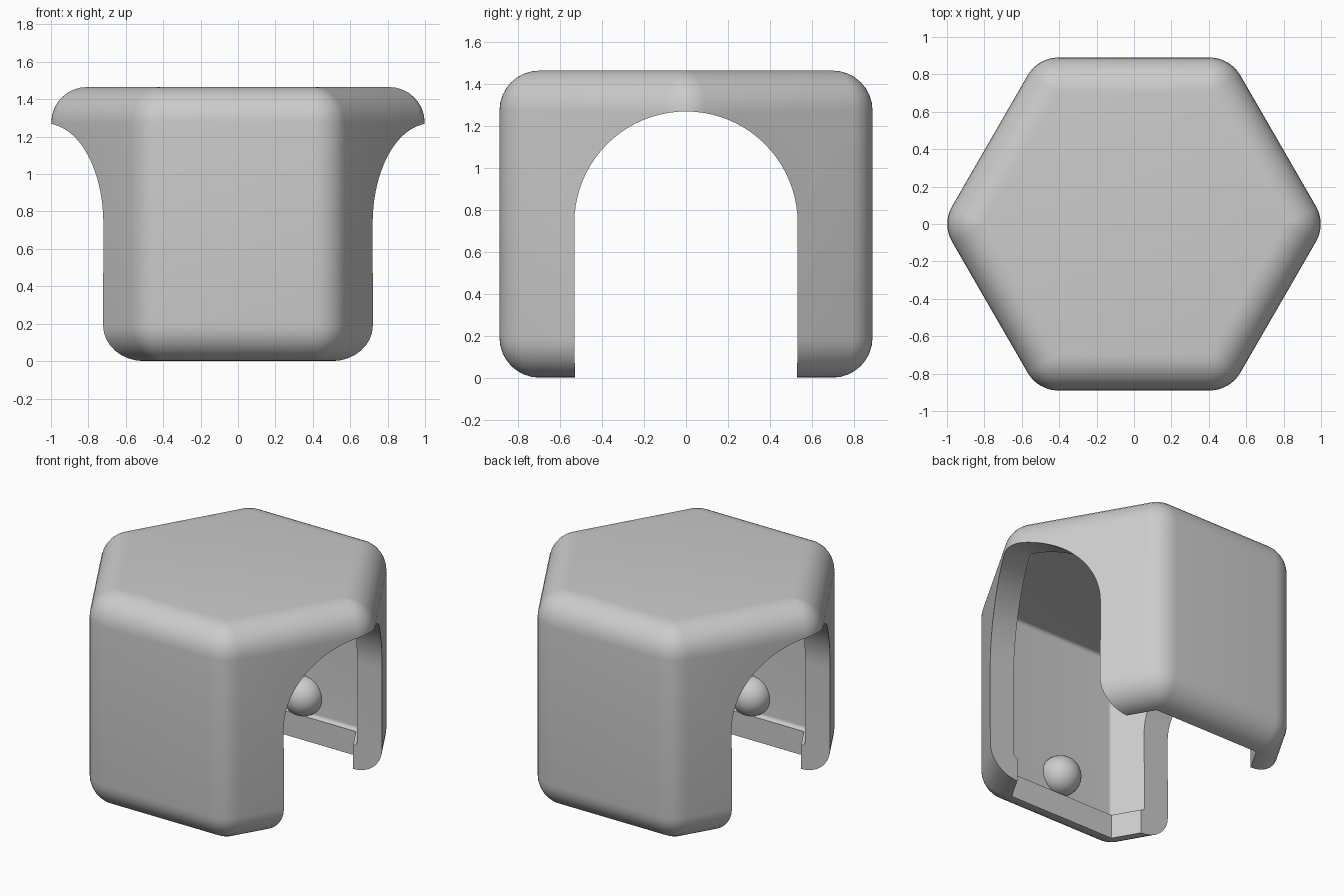
import bpy, bmesh
from math import sin, cos, pi, radians
from mathutils import Vector

if "Cube" in bpy.data.objects:
    bpy.data.objects.remove(bpy.data.objects["Cube"])

HEIGHT = 1.465
CORE = 0.70        # apothem of the hexagon that the rounding sweeps around
ROUND = 0.19       # outer edge radius
WALL = 0.165       # shell thickness
STEPS = 8          # segments per quarter round

grey = bpy.data.materials.new("plain_grey")
grey.use_nodes = True
colour = (0.6, 0.6, 0.6, 1)
grey.diffuse_color = colour
grey.node_tree.nodes["Principled BSDF"].inputs["Base Color"].default_value = colour


def make_object(name, bm):
    mesh = bpy.data.meshes.new(name)
    bm.to_mesh(mesh)
    bm.free()
    mesh.materials.append(grey)
    obj = bpy.data.objects.new(name, mesh)
    bpy.context.collection.objects.link(obj)
    return obj


def activate(obj):
    bpy.ops.object.select_all(action="DESELECT")
    obj.select_set(True)
    bpy.context.view_layer.objects.active = obj


def rounded_hexagon(bm, radius, z):
    """Hexagon with its corners rounded by the given radius."""
    ring = []
    for corner in range(6):
        mid = corner * pi / 3
        centre = Vector((cos(mid), sin(mid), 0)) * CORE / cos(pi / 6)
        for i in range(STEPS + 1):
            a = mid + (i / STEPS - 0.5) * pi / 3
            ring.append(bm.verts.new(centre + Vector((radius * cos(a), radius * sin(a), z))))
    return ring


def wall_profile(radius, low, high):
    """Radius and height pairs from the bottom rounding to the top rounding."""
    turns = [i * pi / 2 / STEPS for i in range(STEPS + 1)]
    bottom = [(radius * sin(t), low + radius * (1 - cos(t))) for t in turns]
    top = [(radius * cos(t), high - radius * (1 - sin(t))) for t in turns]
    return bottom + top


# Hollow shell: up the outside, and back down the inside to the rim
bm = bmesh.new()
surfaces = []
for inset in (0, WALL):
    profile = wall_profile(ROUND - inset, inset, HEIGHT - inset)
    rings = [rounded_hexagon(bm, r, z) for r, z in profile]
    bm.faces.new(rings[-1])
    surfaces.append(rings)
outside, inside = surfaces
pairs = list(zip(outside, outside[1:])) + list(zip(inside, inside[1:]))
pairs.append((outside[0], inside[0]))
for lower, upper in pairs:
    n = len(lower)
    for i in range(n):
        j = (i + 1) % n
        bm.faces.new((lower[i], lower[j], upper[j], upper[i]))
bmesh.ops.remove_doubles(bm, verts=bm.verts, dist=0.0005)
bmesh.ops.recalc_face_normals(bm, faces=bm.faces)
shell = make_object("hexagonal_shell", bm)

# Arched doorway through both side corners
bm = bmesh.new()
arch = [(-0.53, -0.2)]
arch += [(-0.533 * cos(i * pi / 40), 0.737 + 0.533 * sin(i * pi / 40)) for i in range(41)]
arch += [(0.53, -0.2)]
face = bm.faces.new([bm.verts.new((-1.5, y, z)) for y, z in arch])
side = bmesh.ops.extrude_face_region(bm, geom=[face])
moved = [v for v in side["geom"] if isinstance(v, bmesh.types.BMVert)]
bmesh.ops.translate(bm, verts=moved, vec=(3, 0, 0))
bmesh.ops.recalc_face_normals(bm, faces=bm.faces)
cutter = make_object("arch_cutter", bm)
cutter.hide_render = True

activate(shell)
cut = shell.modifiers.new("arch", "BOOLEAN")
cut.operation = "DIFFERENCE"
cut.solver = "EXACT"
cut.object = cutter
bpy.ops.object.modifier_apply(modifier=cut.name)
bpy.data.objects.remove(cutter)
bpy.ops.object.shade_smooth_by_angle(angle=radians(30))

# Round pegs on the inside of the front and back walls
for name, sign in (("front_peg", -1), ("back_peg", 1)):
    bm = bmesh.new()
    bmesh.ops.create_uvsphere(bm, u_segments=32, v_segments=16, radius=0.13)
    peg = make_object(name, bm)
    peg.location = (0, sign * 0.71, 0.3)
    activate(peg)
    bpy.ops.object.shade_smooth_by_angle(angle=radians(30))
